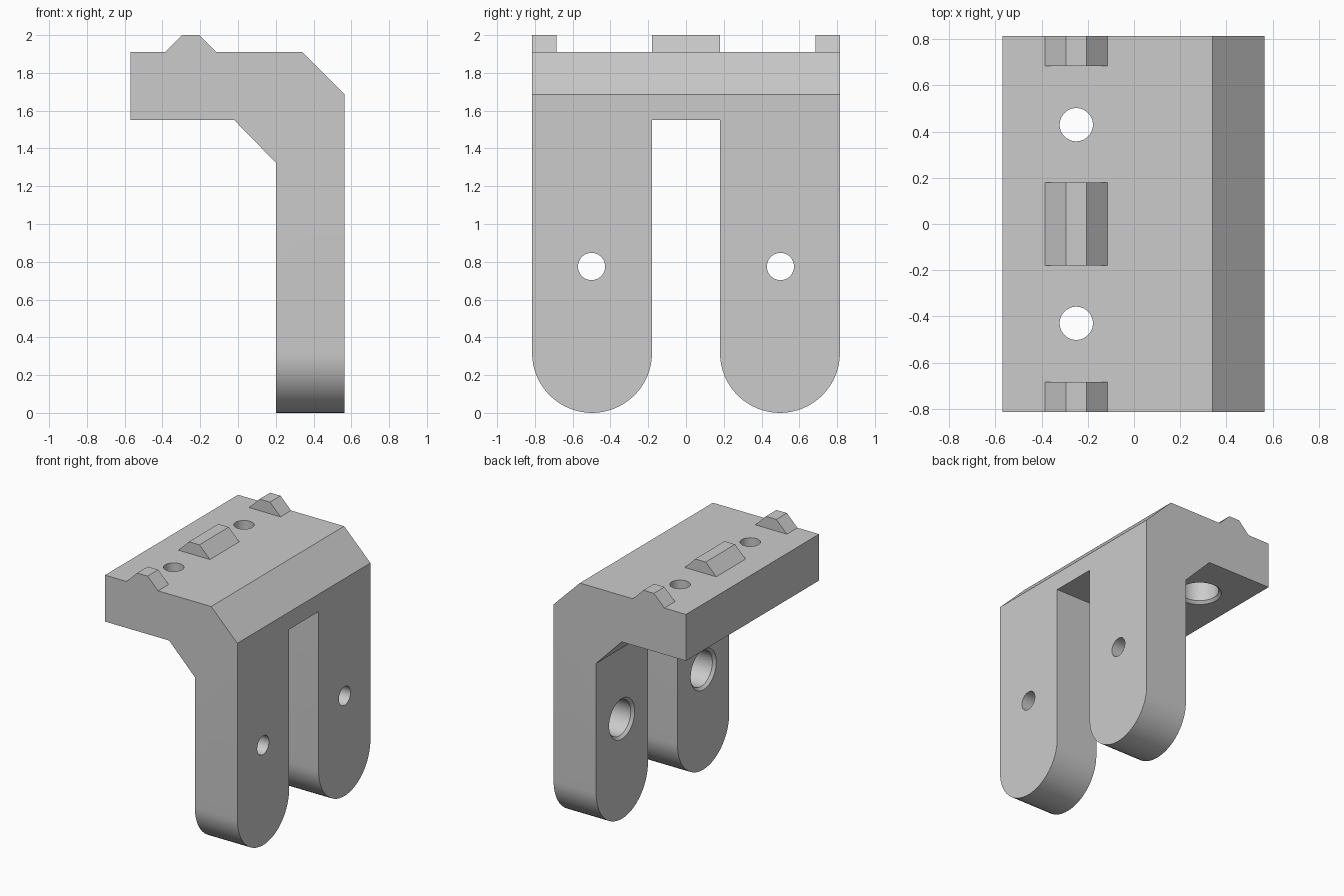
import bpy
import bmesh
import math
from mathutils import Matrix, Vector

cube = bpy.data.objects.get("Cube")
if cube:
    bpy.data.objects.remove(cube, do_unlink=True)

grey = bpy.data.materials.new("plain grey")
grey.use_nodes = True
COLOUR = (0.6, 0.6, 0.6, 1)
grey.diffuse_color = COLOUR
grey.node_tree.nodes["Principled BSDF"].inputs["Base Color"].default_value = COLOUR


def add_object(name, bm):
    bmesh.ops.recalc_face_normals(bm, faces=bm.faces)
    mesh = bpy.data.meshes.new(name)
    bm.to_mesh(mesh)
    bm.free()
    mesh.materials.append(grey)
    obj = bpy.data.objects.new(name, mesh)
    bpy.context.collection.objects.link(obj)
    return obj


def extrude(name, points, direction):
    """Prism through the origin, from -direction to +direction."""
    bm = bmesh.new()
    d = Vector(direction)
    face = bm.faces.new([bm.verts.new(Vector(p) - d) for p in points])
    out = bmesh.ops.extrude_face_region(bm, geom=[face])
    moved = [v for v in out["geom"] if isinstance(v, bmesh.types.BMVert)]
    bmesh.ops.translate(bm, verts=moved, vec=2 * d)
    return add_object(name, bm)


def lathe(name, profile, matrix, sides=48):
    """Closed solid of revolution about local z from (radius, height) pairs."""
    bm = bmesh.new()
    rings = []
    for r, h in profile:
        rings.append([bm.verts.new((r * math.cos(a), r * math.sin(a), h))
                      for a in (2 * math.pi * i / sides for i in range(sides))])
    for low, high in zip(rings, rings[1:]):
        for i in range(sides):
            j = (i + 1) % sides
            bm.faces.new((low[i], low[j], high[j], high[i]))
    bm.faces.new(rings[0])
    bm.faces.new(rings[-1])
    bm.transform(matrix)
    return add_object(name, bm)


def cut(target, cutter, operation):
    mod = target.modifiers.new(operation, "BOOLEAN")
    mod.operation = operation
    mod.solver = "EXACT"
    mod.object = cutter
    bpy.ops.object.select_all(action="DESELECT")
    bpy.context.view_layer.objects.active = target
    target.select_set(True)
    bpy.ops.object.modifier_apply(modifier=mod.name)
    bpy.data.objects.remove(cutter, do_unlink=True)


# Angled section with the locating ridge on top
section = [(-0.57, 1.55), (-0.02, 1.55), (0.2, 1.325), (0.2, -0.1),
           (0.565, -0.1), (0.565, 1.685), (0.34, 1.91), (-0.115, 1.91),
           (-0.205, 2), (-0.295, 2), (-0.385, 1.91), (-0.57, 1.91)]
bracket = extrude("bracket", [(x, 0, z) for x, z in section], (0, 1, 0))

# Outline: two round-ended legs, and steps that split the ridge in three
HALF, SLOT, RIDGE = 0.815, 0.18, 0.685
radius = (HALF - SLOT) / 2
centre = (HALF + SLOT) / 2
half_outline = [(SLOT, 1.55)]
for i in range(33):
    a = math.pi * (1 + i / 32)
    half_outline.append((centre + radius * math.cos(a), radius + radius * math.sin(a)))
half_outline += [(HALF, 2.1), (RIDGE, 2.1), (RIDGE, 1.91), (SLOT, 1.91), (SLOT, 2.1)]
outline = half_outline + [(-y, z) for y, z in reversed(half_outline)]
cut(bracket, extrude("outline", [(0, y, z) for y, z in outline], (1, 0, 0)), "INTERSECT")

# Stepped screw holes with a chamfered wide bore on the inner faces
bore = [(0.177, -0.02), (0.137, 0.02), (0.137, 0.25), (0.072, 0.25), (0.072, 0.5)]
for side in (-1, 1):
    through_leg = Matrix.Translation((0.2, side * 0.5, 0.775)) @ Matrix.Rotation(math.pi / 2, 4, "Y")
    through_plate = Matrix.Translation((-0.25, side * 0.43, 1.55))
    for matrix in (through_leg, through_plate):
        cut(bracket, lathe("screw_hole", bore, matrix), "DIFFERENCE")

bpy.ops.object.shade_smooth_by_angle(angle=math.radians(30))
